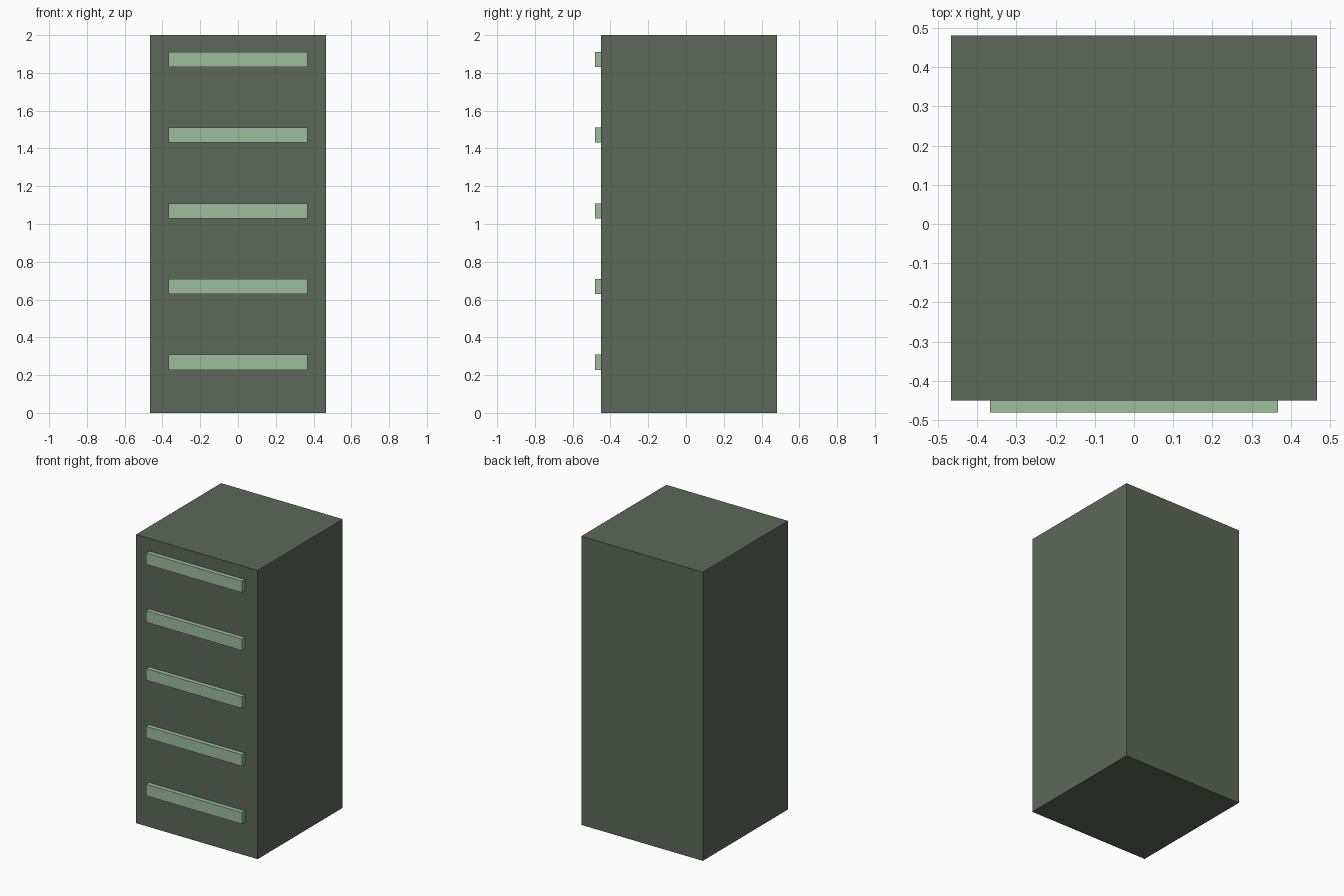
import bpy

if "Cube" in bpy.data.objects:
    bpy.data.objects.remove(bpy.data.objects["Cube"])


def material(name, color):
    m = bpy.data.materials.new(name)
    m.diffuse_color = (*color, 1)
    m.use_nodes = True
    m.node_tree.nodes["Principled BSDF"].inputs["Base Color"].default_value = m.diffuse_color
    return m


def box(name, x, y, z, mat):
    """Box spanning the given (min, max) ranges."""
    spans = (x, y, z)
    bpy.ops.mesh.primitive_cube_add(size=1, location=[(a + b) / 2 for a, b in spans])
    ob = bpy.context.object
    ob.name = name
    ob.scale = [b - a for a, b in spans]
    bpy.ops.object.transform_apply(location=False, rotation=False, scale=True)
    ob.data.materials.append(mat)
    return ob


dark_green = material("dark_green", (0.107, 0.138, 0.102))
light_green = material("light_green", (0.33, 0.52, 0.33))

# Cabinet body
box("cabinet_body", (-0.466, 0.466), (-0.45, 0.481), (0, 2), dark_green)

# Five drawer handles up the front face
for i in range(5):
    z = 0.268 + 0.4008 * i
    box(f"drawer_handle_{i + 1}", (-0.367, 0.367), (-0.481, -0.45),
        (z - 0.04, z + 0.04), light_green)
